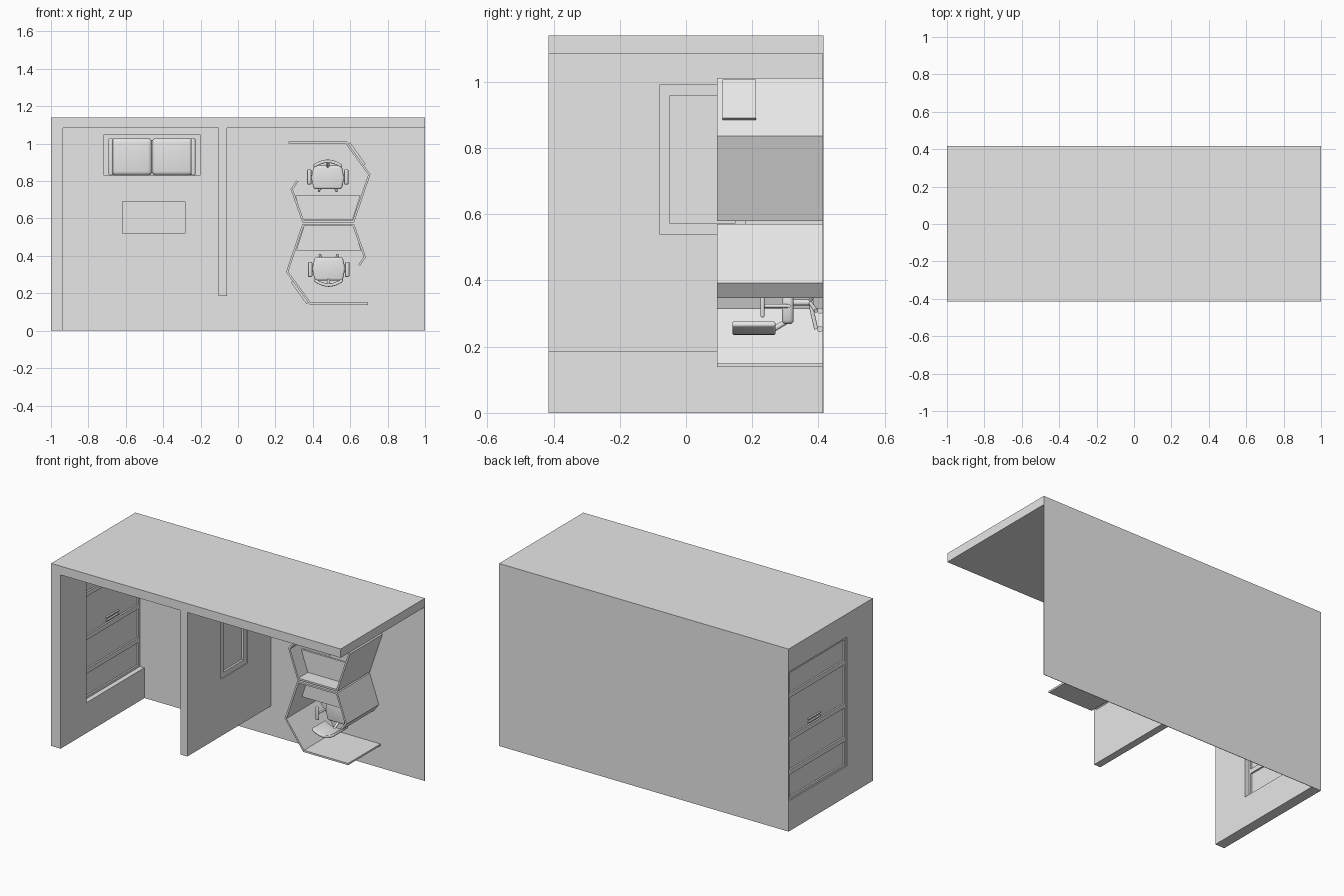
import bpy, bmesh, math
from mathutils import Matrix, Vector

if "Cube" in bpy.data.objects:
    bpy.data.objects.remove(bpy.data.objects["Cube"])

# One flat grey for everything
grey = bpy.data.materials.new("light_grey")
grey.use_nodes = True
GREY = (0.8, 0.8, 0.8, 1)
grey.diffuse_color = GREY
grey.node_tree.nodes["Principled BSDF"].inputs["Base Color"].default_value = GREY

# Plan frame: x across, y along the plan, z is height off the floor panel
FLOOR = 0.415
PLAN = Matrix.Translation((0, FLOOR, 0)) @ Matrix.Rotation(math.pi / 2, 4, 'X')


def finish(name, bm, frame, bevel=0, smooth=False):
    bmesh.ops.recalc_face_normals(bm, faces=bm.faces[:])
    me = bpy.data.meshes.new(name)
    bm.to_mesh(me)
    bm.free()
    me.materials.append(grey)
    ob = bpy.data.objects.new(name, me)
    bpy.context.collection.objects.link(ob)
    ob.matrix_world = frame
    if bevel:
        mod = ob.modifiers.new("round", 'BEVEL')
        mod.width, mod.segments = bevel, 4
    if smooth:
        me.shade_smooth()
    return ob


def box(name, x, y, h, frame=PLAN, bevel=0):
    bm = bmesh.new()
    bmesh.ops.create_cube(bm, size=1)
    for v in bm.verts:
        for i, (lo, hi) in enumerate((x, y, h)):
            v.co[i] = lo if v.co[i] < 0 else hi
    return finish(name, bm, frame, bevel, bevel > 0)


def prism(name, pts, h, frame=PLAN, bevel=0):
    bm = bmesh.new()
    face = bm.faces.new([bm.verts.new((px, py, h[0])) for px, py in pts])
    new = bmesh.ops.extrude_face_region(bm, geom=[face])["geom"]
    for v in new:
        if isinstance(v, bmesh.types.BMVert):
            v.co.z = h[1]
    return finish(name, bm, frame, bevel, bevel > 0)


def screen(name, pts, h, thick, frame):
    bm = bmesh.new()
    rows = [[bm.verts.new((px, py, z)) for px, py in pts] for z in h]
    for i in range(len(pts) - 1):
        bm.faces.new((rows[0][i], rows[0][i + 1], rows[1][i + 1], rows[1][i]))
    ob = finish(name, bm, frame)
    mod = ob.modifiers.new("thickness", 'SOLIDIFY')
    mod.thickness, mod.offset, mod.use_even_offset = thick, 0, True
    return ob


def rod(name, a, b, r, frame):
    a, b = Vector(a), Vector(b)
    d = b - a
    bm = bmesh.new()
    bmesh.ops.create_cone(bm, cap_ends=True, segments=12, radius1=r, radius2=r, depth=d.length)
    rot = d.to_track_quat('Z', 'Y').to_matrix().to_4x4()
    bmesh.ops.transform(bm, matrix=Matrix.Translation((a + b) / 2) @ rot, verts=bm.verts[:])
    return finish(name, bm, frame)


def cut(wall, x, y, h):
    cutter = box(wall.name + "_cutter", x, y, h)
    cutter.hide_render = True
    cutter.hide_set(True)
    cutter.display_type = 'WIRE'
    mod = wall.modifiers.new("opening", 'BOOLEAN')
    mod.object, mod.operation, mod.solver = cutter, 'DIFFERENCE', 'EXACT'
    bpy.context.view_layer.update()
    deps = bpy.context.evaluated_depsgraph_get()
    me = bpy.data.meshes.new_from_object(wall.evaluated_get(deps))
    wall.modifiers.clear()
    wall.data = me
    bpy.data.objects.remove(cutter)


def frame_ring(name, x, y, h, w):
    # Four bars round a window in a wall facing x
    box(name + "_bar_low", x, (y[0], y[0] + w), h)
    box(name + "_bar_high", x, (y[1] - w, y[1]), h)
    box(name + "_bar_floor", x, (y[0] + w, y[1] - w), (h[0], h[0] + w))
    box(name + "_bar_top", x, (y[0] + w, y[1] - w), (h[1] - w, h[1]))


# Room shell
TALL = 0.83
box("floor", (-1, 1), (0, 1.14), (-0.001, 0.002))
box("long_wall", (-1, 1), (1.085, 1.14), (0, TALL))
end_wall = box("end_wall", (-1, -0.935), (0, 1.085), (0, TALL))
cut(end_wall, (-1.1, -0.8), (0.19, 0.995), (0.004, 0.575))
partition = box("partition", (-0.105, -0.06), (0.185, 1.085), (0, TALL))
cut(partition, (-0.2, 0.1), (0.54, 0.99), (0.235, 0.495))

# End wall window: four framed panes and a pair of handles
for i, (lo, hi) in enumerate(((0.19, 0.36), (0.36, 0.57), (0.57, 0.84), (0.84, 0.995))):
    frame_ring(f"end_window_{i}", (-0.993, -0.965), (lo, hi), (0.004, 0.575), 0.014)
    box(f"end_window_{i}_pane", (-0.983, -0.975), (lo + 0.01, hi - 0.01), (0.015, 0.565))
for y in (0.595, 0.615):
    box("end_window_handle", (-0.994, -0.964), (y, y + 0.006), (0.21, 0.33))

# Partition window
frame_ring("partition_window", (-0.1, -0.065), (0.54, 0.99), (0.235, 0.495), 0.032)
box("partition_pane", (-0.087, -0.078), (0.57, 0.965), (0.26, 0.47))

# Sofa on a low base
box("sofa_base", (-0.72, -0.20), (0.83, 1.05), (0, 0.02))
box("sofa_body", (-0.67, -0.25), (0.84, 1.02), (0.02, 0.08))
for side in (-1, 1):
    mid = -0.46 + side * 0.11
    box("sofa_cushion", (mid - 0.11, mid + 0.11), (0.83, 1.03), (0.075, 0.135), bevel=0.022)
    arm = -0.46 + side * 0.22
    box("sofa_arm", (arm - 0.012, arm + 0.012), (0.83, 1.03), (0.02, 0.16), bevel=0.009)

# Coffee table
box("coffee_table_top", (-0.62, -0.28), (0.52, 0.69), (0.08, 0.095))
for x in (-0.60, -0.315):
    for y in (0.535, 0.66):
        box("coffee_table_leg", (x, x + 0.015), (y, y + 0.015), (0, 0.08))


def office_chair(cx, cy, frame):
    f = frame @ Matrix.Translation((cx, cy, 0))
    seat = [(-0.075, -0.06), (0.075, -0.06), (0.088, 0), (0.075, 0.065), (-0.075, 0.065), (-0.088, 0)]
    prism("chair_seat", seat, (0.09, 0.125), f, 0.012)
    # Curved backrest from two concentric arcs
    steps = [(-1 + i / 4) for i in range(9)]
    outer = [(0.078 * t, 0.098 - 0.028 * t * t) for t in steps]
    inner = [(0.072 * t, 0.08 - 0.026 * t * t) for t in reversed(steps)]
    prism("chair_back", outer + inner, (0.145, 0.275), f, 0.006)
    rod("chair_back_stem", (0, 0.05, 0.1), (0, 0.092, 0.17), 0.008, f)
    rod("chair_column", (0, 0, 0.03), (0, 0, 0.095), 0.009, f)
    for s in (-1, 1):
        box("chair_armrest", (s * 0.099 - 0.011, s * 0.099 + 0.011), (-0.035, 0.045), (0.178, 0.19), f, 0.005)
        rod("chair_arm_post", (s * 0.099, 0.01, 0.105), (s * 0.099, 0.01, 0.18), 0.006, f)
        rod("chair_arm_link", (s * 0.06, 0.01, 0.105), (s * 0.104, 0.01, 0.105), 0.006, f)
    for i in range(5):
        a = math.tau * i / 5 + math.pi / 2
        c, s = 0.08 * math.cos(a), 0.08 * math.sin(a)
        rod("chair_leg", (0, 0, 0.04), (c, s, 0.022), 0.006, f)
        rod("chair_caster", (c - 0.006, s, 0.01), (c + 0.006, s, 0.01), 0.009, f)


# Two desk pods, the second turned half a circle
CENTRE = Matrix.Translation((0.4825, 0.575, 0))
HALF_TURN = CENTRE @ Matrix.Rotation(math.pi, 4, 'Z') @ CENTRE.inverted()
SCREEN_H = 0.321
for frame in (PLAN, PLAN @ HALF_TURN):
    path = [(0.27, 1.006), (0.578, 1.006), (0.702, 0.835), (0.617, 0.585),
            (0.348, 0.585), (0.287, 0.757), (0.318, 0.8)]
    screen("pod_screen", path, (0, SCREEN_H), 0.011, frame)
    screen("pod_outer_panel", [(0.592, 1.002), (0.675, 0.886)], (0.203, 0.305), 0.018, frame)
    desk = [(0.349, 0.591), (0.612, 0.591), (0.654, 0.722), (0.307, 0.722)]
    prism("pod_desk", desk, (0.215, 0.228), frame)
    office_chair(0.48, 0.817, frame)
